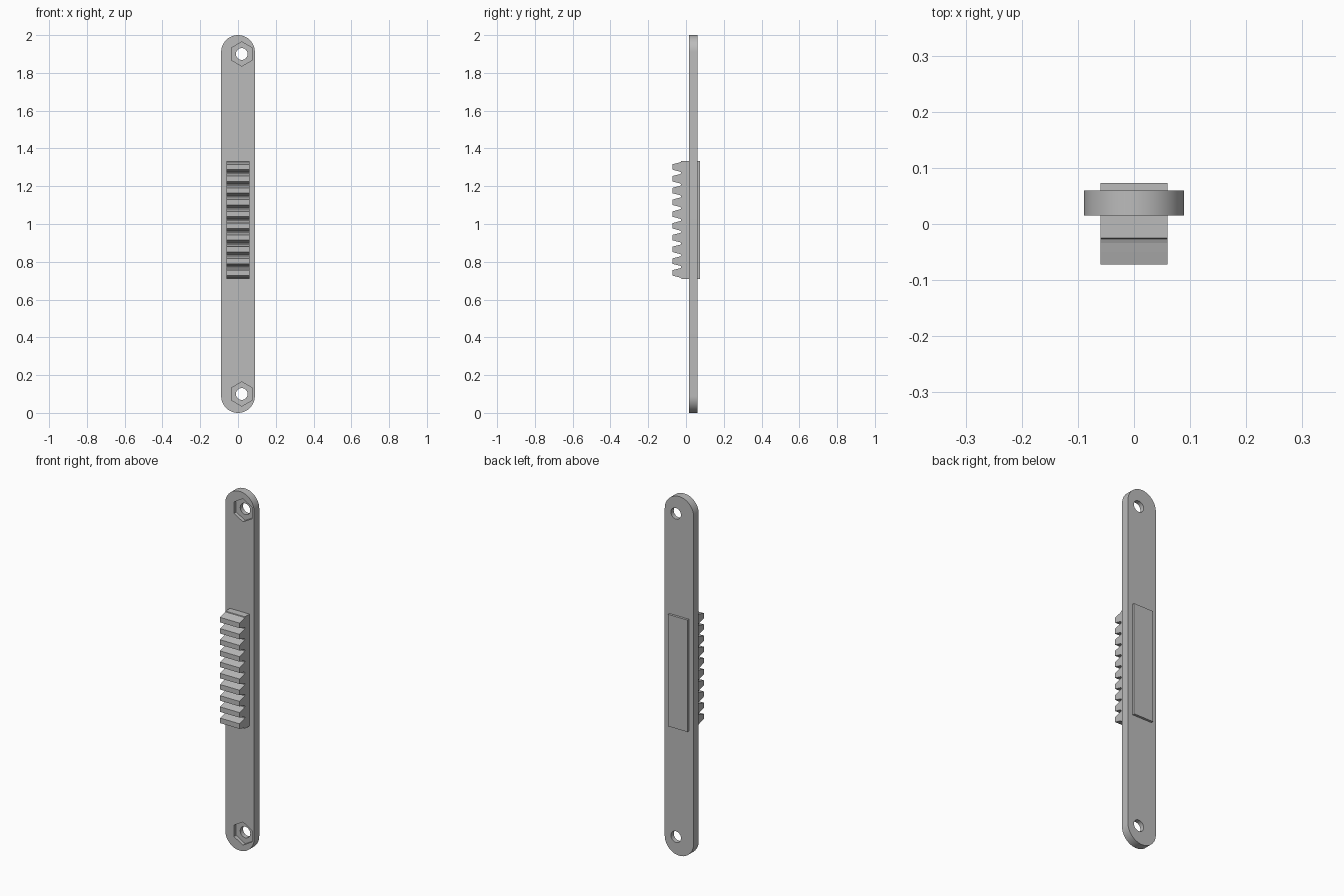
import bpy
import bmesh
from math import sin, cos, pi, radians

cube = bpy.data.objects.get("Cube")
if cube:
    bpy.data.objects.remove(cube, do_unlink=True)

grey = bpy.data.materials.new("plain grey")
grey.use_nodes = True
colour = (0.5, 0.5, 0.5, 1)
grey.diffuse_color = colour
grey.node_tree.nodes["Principled BSDF"].inputs["Base Color"].default_value = colour


def prism(name, points, step):
    """Extrude a closed outline of 3D points along the vector step."""
    bm = bmesh.new()
    face = bm.faces.new([bm.verts.new(p) for p in points])
    new = bmesh.ops.extrude_face_region(bm, geom=[face], use_keep_orig=True)["geom"]
    bmesh.ops.translate(bm, vec=step, verts=[v for v in new if isinstance(v, bmesh.types.BMVert)])
    bmesh.ops.recalc_face_normals(bm, faces=bm.faces)
    mesh = bpy.data.meshes.new(name)
    bm.to_mesh(mesh)
    bm.free()
    mesh.materials.append(grey)
    obj = bpy.data.objects.new(name, mesh)
    bpy.context.collection.objects.link(obj)
    return obj


def arc(cx, cz, y, radius, start, sweep, count):
    return [(cx + radius * cos(start + sweep * i / count), y,
             cz + radius * sin(start + sweep * i / count)) for i in range(count)]


def activate(obj):
    bpy.ops.object.select_all(action="DESELECT")
    obj.select_set(True)
    bpy.context.view_layer.objects.active = obj


# Long bar with round ends
FRONT, BACK, R = 0.015, 0.06, 0.089
outline = arc(0, 2 - R, FRONT, R, 0, pi, 32) + [(-R, FRONT, 2 - R)]
outline += arc(0, R, FRONT, R, pi, pi, 32) + [(R, FRONT, R)]
bar = prism("bar", outline, (0, BACK - FRONT, 0))

# Bolt holes and hexagonal nut pockets
for z in (0.1, 1.9):
    cutters = [
        prism("bolt_hole_cutter", arc(0.02, z, -0.02, 0.031, 0, 2 * pi, 32), (0, 0.12, 0)),
        prism("nut_pocket_cutter", arc(0.02, z, -0.02, 0.064, pi / 2, 2 * pi, 6), (0, 0.055, 0)),
    ]
    for cutter in cutters:
        cutter.hide_render = True
        cut = bar.modifiers.new("cut", "BOOLEAN")
        cut.operation = "DIFFERENCE"
        cut.solver = "EXACT"
        cut.object = cutter
        activate(bar)
        bpy.ops.object.modifier_apply(modifier=cut.name)
        bpy.data.objects.remove(cutter, do_unlink=True)
activate(bar)
bpy.ops.object.shade_smooth_by_angle(angle=radians(30))

# Toothed rack running through the bar, with a low pad at the back
LOW, HIGH, TEETH, HALF = 0.71, 1.333, 10, 0.06
pitch = (HIGH - LOW) / TEETH
flank = [(0.027, -0.027), (0.024, -0.034), (0.020, -0.050), (0.014, -0.072)]
profile = [(-HALF, 0.073, LOW), (-HALF, -0.025, LOW)]
for i in range(TEETH):
    middle = LOW + pitch * (i + 0.5)
    profile += [(-HALF, y, middle - half) for half, y in flank]
    profile += [(-HALF, y, middle + half) for half, y in reversed(flank)]
    profile.append((-HALF, -0.025, middle + pitch / 2))
profile.append((-HALF, 0.073, HIGH))
prism("toothed_rack", profile, (2 * HALF, 0, 0))
